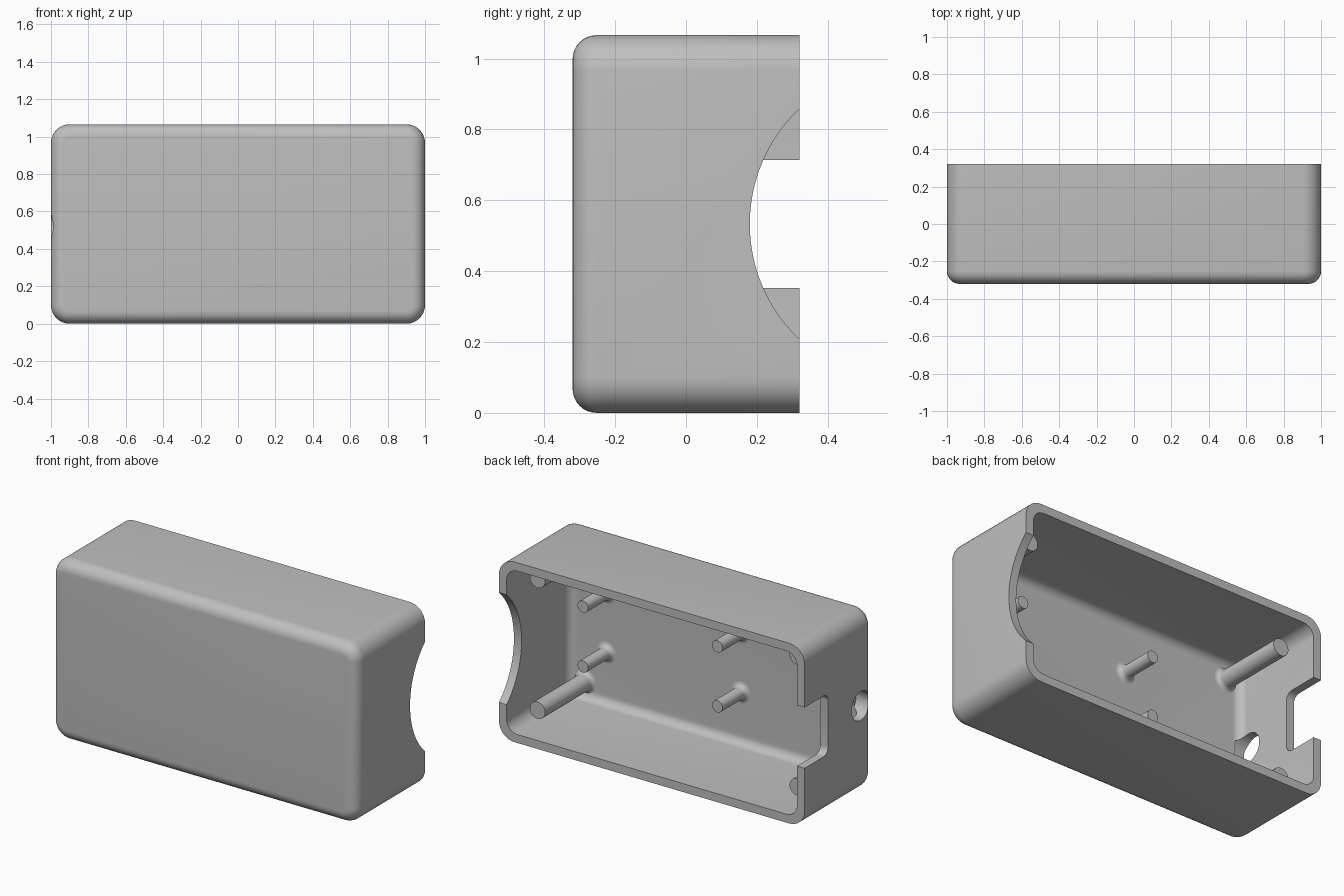
import bpy, bmesh, math
from mathutils import Vector

if "Cube" in bpy.data.objects:
    bpy.data.objects.remove(bpy.data.objects["Cube"])

W, H, D = 1.0, 0.533, 0.32      # half width, half height, half depth
T = 0.05                        # wall thickness
ZC = H                          # height of the middle

grey = bpy.data.materials.new("grey plastic")
grey.diffuse_color = (0.52, 0.52, 0.52, 1)
grey.use_nodes = True
grey.node_tree.nodes["Principled BSDF"].inputs["Base Color"].default_value = grey.diffuse_color


def make_object(name, bm):
    bmesh.ops.recalc_face_normals(bm, faces=bm.faces)
    mesh = bpy.data.meshes.new(name)
    bm.to_mesh(mesh)
    bm.free()
    mesh.materials.append(grey)
    ob = bpy.data.objects.new(name, mesh)
    bpy.context.collection.objects.link(ob)
    return ob


def smooth(ob):
    bpy.ops.object.select_all(action='DESELECT')
    ob.select_set(True)
    bpy.context.view_layer.objects.active = ob
    bpy.ops.object.shade_smooth_by_angle(angle=math.radians(30))


def rounded_rect(a, b, r, n=8):
    """Outline with half sizes a, b and corner radius r."""
    pts = []
    for k, (sx, sz) in enumerate([(1, 1), (-1, 1), (-1, -1), (1, -1)]):
        for i in range(n + 1):
            t = math.pi / 2 * (k + i / n)
            pts.append((sx * (a - r) + r * math.cos(t), sz * (b - r) + r * math.sin(t)))
    return pts


def loft(bm, rings):
    """Skin a list of point rings and cap both ends."""
    loops = [[bm.verts.new(p) for p in ring] for ring in rings]
    for lo, hi in zip(loops, loops[1:]):
        for i in range(len(lo)):
            j = (i + 1) % len(lo)
            bm.faces.new((lo[i], lo[j], hi[j], hi[i]))
    bm.faces.new(loops[0])
    bm.faces.new(loops[-1])


def section(inset, corner, y):
    return [(x, y, ZC + z) for x, z in rounded_rect(W - inset, H - inset, corner)]


# case: outside skin from the front face to the rim, then back down the inside
def skin(inset, corner, fillet, y_front):
    rings = []
    for i in range(9):
        t = math.pi / 2 * i / 8
        d = fillet * (1 - math.sin(t))
        rings.append(section(inset + d, corner - d, y_front + fillet * (1 - math.cos(t))))
    rings.append(section(inset, corner, D))
    return rings


bm = bmesh.new()
loft(bm, skin(0, 0.1, 0.068, -D) + skin(T, 0.07, 0.05, -D + T)[::-1])
case = make_object("case", bm)


# openings in the side walls, cut along x
def cutter(name, outline, x0, x1):
    bm = bmesh.new()
    loft(bm, [[(x, y, z) for y, z in outline] for x in (x0, x1)])
    ob = make_object(name, bm)
    ob.hide_render = True
    return ob


def circle(y, z, r, n):
    return [(y + r * math.cos(2 * math.pi * i / n), z + r * math.sin(2 * math.pi * i / n))
            for i in range(n)]


cutters = [
    cutter("arc_cutter", circle(0.627, ZC, 0.447, 128), 0.91, 1.1),
    cutter("notch_cutter", [(0.35 + y, ZC + z) for y, z in rounded_rect(0.25, 0.18, 0.045)],
           -1.1, -0.91),
    cutter("hole_cutter", circle(-0.205, 0.522, 0.085, 40), -1.1, -0.91),
]
for c in cutters:
    mod = case.modifiers.new(c.name, 'BOOLEAN')
    mod.operation = 'DIFFERENCE'
    mod.solver = 'EXACT'
    mod.object = c
bpy.context.view_layer.update()
cut_mesh = bpy.data.meshes.new_from_object(
    case.evaluated_get(bpy.context.evaluated_depsgraph_get()))
case.modifiers.clear()
case.data = cut_mesh
for c in cutters:
    bpy.data.objects.remove(c)
smooth(case)


# posts rising from the inside of the front wall, with a flared foot
def post(name, x, z, r, tip, flare):
    floor = -D + T
    profile = [(r + flare, floor - 0.01)]
    for i in range(7):
        t = math.pi / 2 * i / 6
        profile.append((r + flare * (1 - math.sin(t)), floor + flare * (1 - math.cos(t))))
    profile.append((r, tip))
    bm = bmesh.new()
    loft(bm, [[(px, y, pz) for px, pz in circle(x, z, rad, 28)] for rad, y in profile])
    smooth(make_object(name, bm))


for sz in (-1, 1):
    for x in (-0.17, 0.71):
        post("board_post", x, ZC + sz * 0.177, 0.035, -0.05, 0.03)
    for x in (-0.85, 0.85):
        post("screw_post", x, ZC + sz * 0.387, 0.05, 0.175, 0.025)
